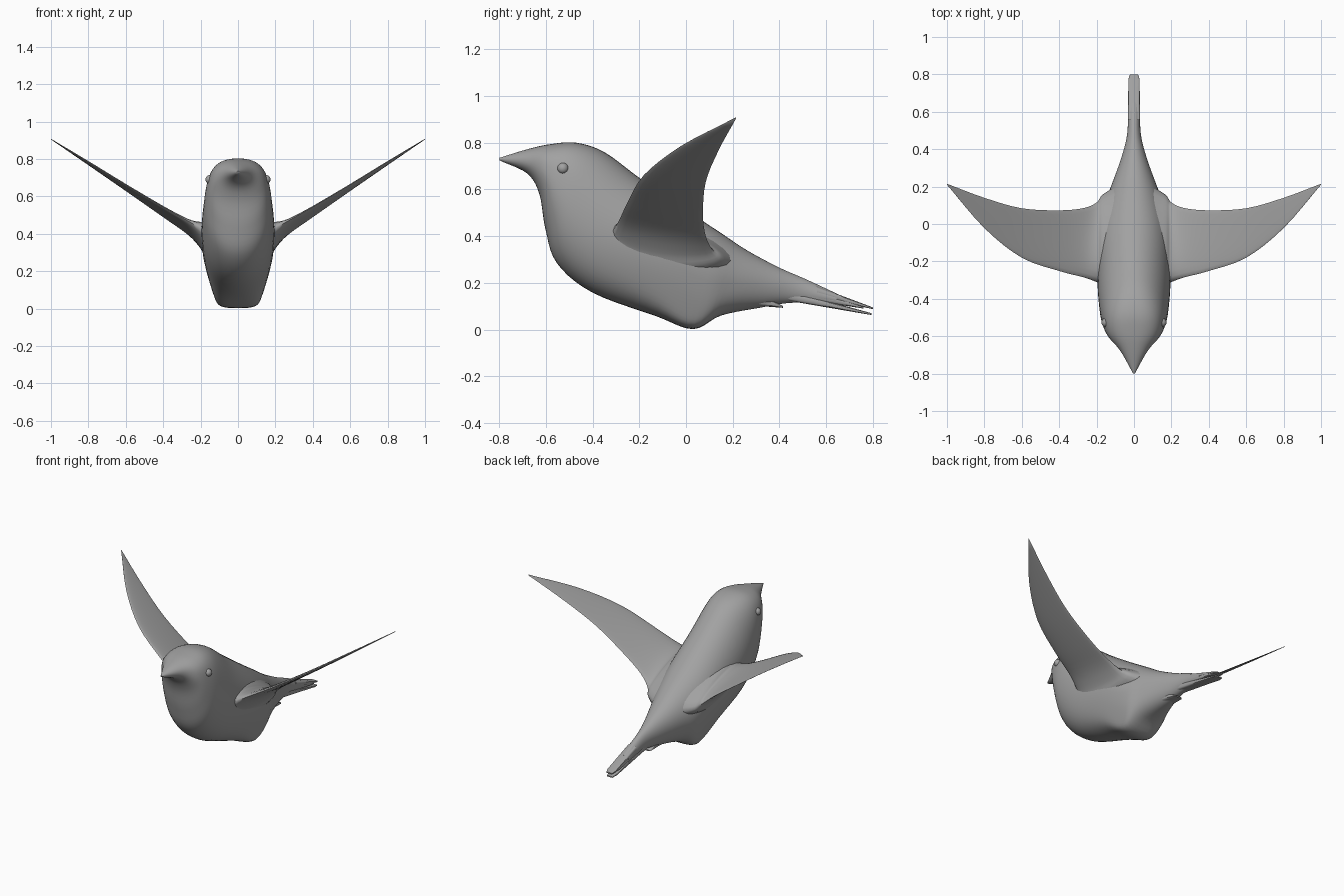
import bpy, bmesh, math
from mathutils import Vector

if "Cube" in bpy.data.objects:
    bpy.data.objects.remove(bpy.data.objects["Cube"])

grey = bpy.data.materials.new("dark_grey")
grey.diffuse_color = (.36, .36, .36, 1)
grey.use_nodes = True
grey.node_tree.nodes["Principled BSDF"].inputs["Base Color"].default_value = grey.diffuse_color


def spline(keys, steps):
    """Smooth curve through key stations of any dimension."""
    k = [Vector(p) for p in keys]
    k = [k[0] * 2 - k[1]] + k + [k[-1] * 2 - k[-2]]
    out = []
    for a, b, c, d in zip(k, k[1:], k[2:], k[3:]):
        for s in range(steps):
            t = s / steps
            out.append((b * 2 + (c - a) * t + (a * 2 - b * 5 + c * 4 - d) * t ** 2
                        + (b * 3 - a - c * 3 + d) * t ** 3) / 2)
    return out + [k[-2]]


def loft(name, rings, angle=60):
    """Skin a list of closed rings and cap both ends."""
    bm = bmesh.new()
    vs = [[bm.verts.new(p) for p in r] for r in rings]
    n = len(vs[0])
    for a, b in zip(vs, vs[1:]):
        for i in range(n):
            j = (i + 1) % n
            bm.faces.new((a[i], a[j], b[j], b[i]))
    bm.faces.new(vs[0])
    bm.faces.new(vs[-1])
    bmesh.ops.recalc_face_normals(bm, faces=bm.faces)
    me = bpy.data.meshes.new(name)
    bm.to_mesh(me)
    bm.free()
    me.materials.append(grey)
    ob = bpy.data.objects.new(name, me)
    bpy.context.collection.objects.link(ob)
    bpy.ops.object.select_all(action='DESELECT')
    ob.select_set(True)
    bpy.context.view_layer.objects.active = ob
    bpy.ops.object.shade_smooth_by_angle(angle=math.radians(angle))
    return ob


def spow(v, n):
    return math.copysign(abs(v) ** (2 / n), v)


def body_ring(s, count=48):
    """Slanted super-ellipse between a back point and a belly point."""
    yt, zt, yb, zb, w = s
    top, bot = Vector((0, yt, zt)), Vector((0, yb, zb))
    mid, half = (top + bot) / 2, (top - bot) / 2
    n_low = 2.1 + 1.1 * math.exp(-(yb - .04) ** 2 / .02)   # flat under the hips
    n_up = 2 + .5 * math.exp(-(yt + .5) ** 2 / .02)        # full crown
    pts = []
    for i in range(count):
        a = 2 * math.pi * i / count
        n = n_up if math.sin(a) > 0 else n_low
        p = mid + half * spow(math.sin(a), n)
        x = w * spow(math.cos(a), n)
        limit = .108 + .34 * max(p.z, 0)                   # flanks taper downwards
        p.x = x / (1 + (abs(x) / limit) ** 10) ** .1
        pts.append(p)
    return pts


# Body: back y,z / belly y,z / half width
body = [
    (-.80, .735, -.798, .724, .005),
    (-.68, .772, -.68, .668, .072),
    (-.58, .794, -.628, .58, .135),
    (-.47, .800, -.602, .43, .167),
    (-.35, .760, -.552, .283, .185),
    (-.20, .650, -.40, .158, .197),
    (0, .512, -.13, .058, .195),
    (.14, .420, .03, .002, .168),
    (.26, .340, .15, .06, .12),
    (.40, .265, .32, .094, .065),
    (.51, .217, .46, .115, .036),
    (.65, .152, .64, .108, .032),
]
loft("body", [body_ring(s) for s in spline(body, 5)])


# Tail feathers: layered blades that thin out and round off towards the tip
def feather(name, y0, z0, y1, z1, w0, h0):
    rings = []
    for t in (0, .3, .6, .9, 1):
        w = (w0 + (.03 - w0) * t) * (.7 if t == 1 else 1)
        h = h0 + (.004 - h0) * t
        y, z = y0 + (y1 - y0) * t, z0 + (z1 - z0) * t
        rings.append([(w * spow(math.cos(a), 4), y, z + h * spow(math.sin(a), 4))
                      for a in (math.pi * i / 8 for i in range(16))])
    loft(name, rings, 40)


feather("tail_top", .56, .165, .80, .091, .032, .02)
feather("tail_middle", .50, .160, .76, .094, .032, .03)
feather("tail_bottom", .44, .145, .795, .066, .033, .022)
feather("tail_underside", .30, .132, .415, .097, .05, .03)


def wing_ring(s, count=24):
    """Thin aerofoil from leading edge to trailing edge."""
    x, yl, zl, yt, zt, t = s
    pts = []
    for i in range(count):
        a = 2 * math.pi * i / count
        u = (1 - math.cos(a)) / 2
        h = t / 2 * math.sin(a) * (1.25 - .6 * u)
        pts.append((x, yl + (yt - yl) * u, zl + (zt - zl) * u + h))
    return pts


# Wings: x, leading edge y,z, trailing edge y,z, thickness
wing = [
    (.10, -.33, .39, .20, .29, .28),
    (.17, -.322, .405, .155, .31, .20),
    (.20, -.31, .427, .115, .34, .12),
    (.27, -.285, .47, .085, .40, .05),
    (.40, -.251, .543, .073, .49, .03),
    (.60, -.180, .662, .084, .63, .022),
    (.80, -.022, .785, .14, .768, .015),
    (1.0, .21, .906, .215, .905, .004),
]
wings = loft("wings", [wing_ring(s) for s in spline(wing, 4)])
wings.modifiers.new("mirror", 'MIRROR').use_mirror_merge = False

# Eyes
for side, label in ((-1, "left"), (1, "right")):
    bpy.ops.mesh.primitive_uv_sphere_add(segments=20, ring_count=12, radius=.024,
                                         location=(side * .15, -.527, .69))
    eye = bpy.context.object
    eye.name = "eye_" + label
    eye.data.materials.append(grey)
    bpy.ops.object.shade_smooth()
